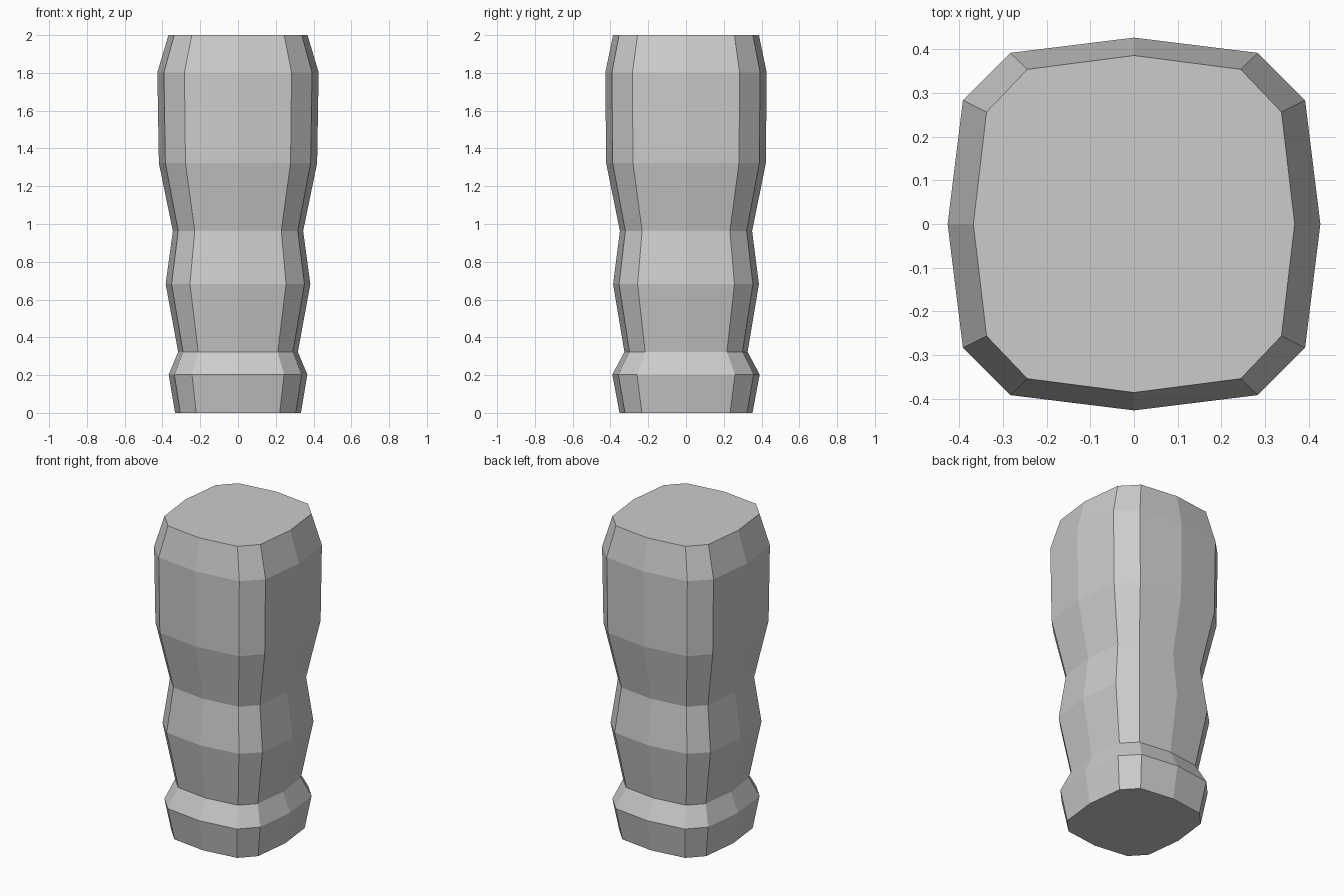
import bpy
import bmesh

if "Cube" in bpy.data.objects:
    bpy.data.objects.remove(bpy.data.objects["Cube"])

# Rounded-square cross-section: one quadrant, repeated by 90 degree turns
QUADRANT = [(1.0, 0.0), (0.918, 0.664), (0.664, 0.918)]

# Grip profile: height, half width in x, half depth in y
RINGS = [
    (0.0, 0.333, 0.352),
    (0.203, 0.367, 0.390),
    (0.323, 0.317, 0.326),
    (0.682, 0.383, 0.386),
    (0.963, 0.345, 0.350),
    (1.323, 0.419, 0.423),
    (1.803, 0.427, 0.427),
    (2.0, 0.368, 0.386),
]


def section():
    pts, turn = [], QUADRANT
    for _ in range(4):
        pts += turn
        turn = [(-y, x) for x, y in turn]
    return pts


def loft(name, rings):
    bm = bmesh.new()
    loops = [[bm.verts.new((x * rx, y * ry, z)) for x, y in section()]
             for z, rx, ry in rings]
    n = len(loops[0])
    for low, high in zip(loops, loops[1:]):
        for i in range(n):
            j = (i + 1) % n
            bm.faces.new((low[i], low[j], high[j], high[i]))
    # End caps
    bm.faces.new(loops[0][::-1])
    bm.faces.new(loops[-1])
    mesh = bpy.data.meshes.new(name)
    bm.to_mesh(mesh)
    bm.free()
    obj = bpy.data.objects.new(name, mesh)
    bpy.context.collection.objects.link(obj)
    return obj


# Faceted handle grip
loft("handle_grip", RINGS)
